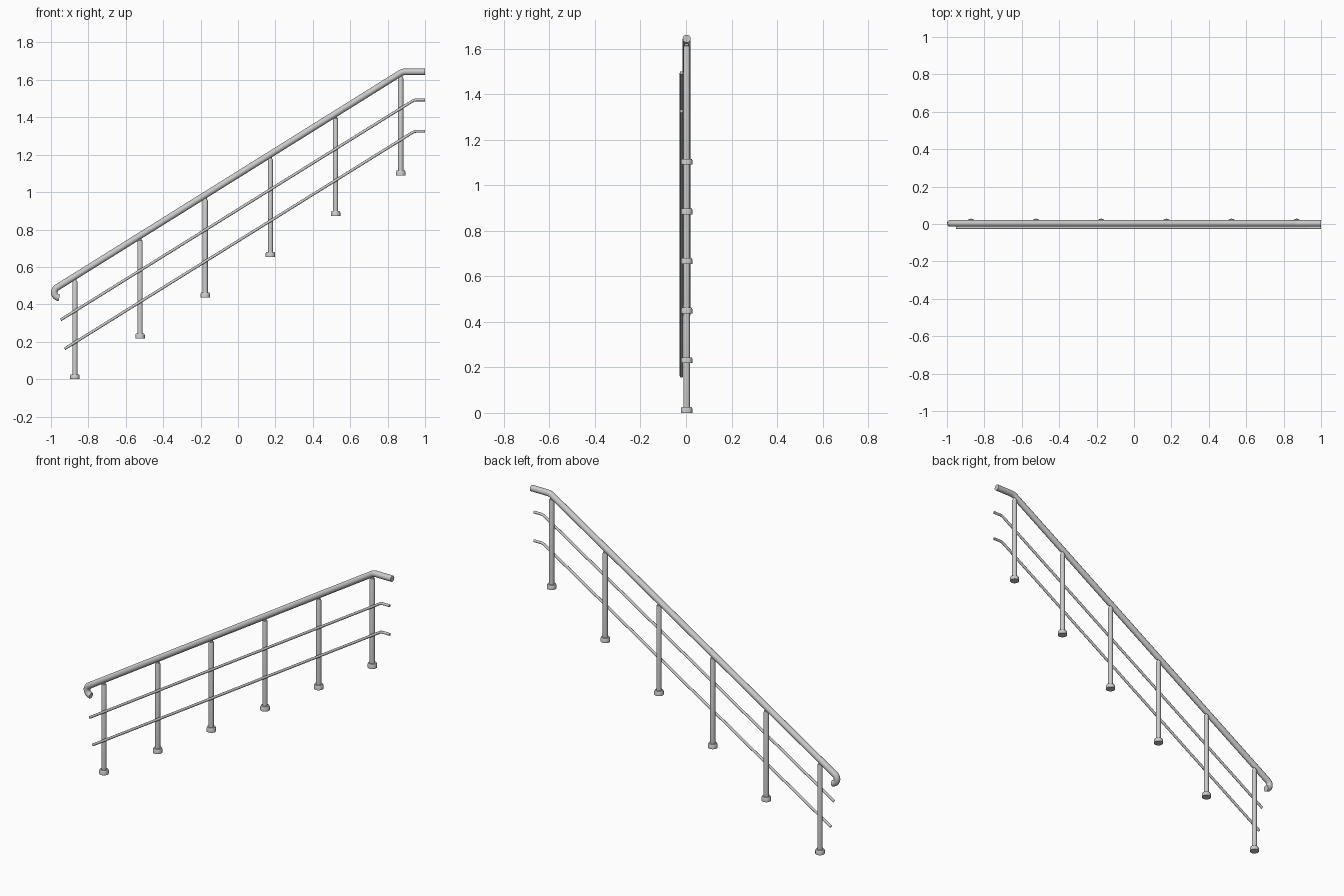
import bpy, bmesh
from math import sin, cos, pi, atan, hypot, tan
from mathutils import Vector

if "Cube" in bpy.data.objects:
    bpy.data.objects.remove(bpy.data.objects["Cube"])

SLOPE = 0.624
ANG = atan(SLOPE)
Y = 0.003            # post and handrail plane
Y_ROD = -0.020       # infill rods in front of the posts


def smooth(ob):
    bpy.ops.object.select_all(action='DESELECT')
    ob.select_set(True)
    bpy.context.view_layer.objects.active = ob
    bpy.ops.object.shade_smooth_by_angle(angle=0.6)


def loft(name, rings):
    """Closed capped mesh from a list of equal-length vertex rings."""
    bm = bmesh.new()
    vs = [[bm.verts.new(p) for p in ring] for ring in rings]
    n = len(vs[0])
    for a, b in zip(vs, vs[1:]):
        for i in range(n):
            j = (i + 1) % n
            bm.faces.new((a[i], a[j], b[j], b[i]))
    bm.faces.new(vs[0])
    bm.faces.new(vs[-1])
    bmesh.ops.recalc_face_normals(bm, faces=bm.faces)
    me = bpy.data.meshes.new(name)
    bm.to_mesh(me)
    bm.free()
    ob = bpy.data.objects.new(name, me)
    bpy.context.collection.objects.link(ob)
    smooth(ob)
    return ob


def tube(name, path, y, r, n=24):
    """Round bar swept along an x-z path."""
    rings = []
    for k, (x, z) in enumerate(path):
        a = Vector(path[max(k - 1, 0)])
        b = Vector(path[min(k + 1, len(path) - 1)])
        t = (b - a).normalized()
        rings.append([(x - t.y * r * cos(u), y + r * sin(u), z + t.x * r * cos(u))
                      for u in (2 * pi * i / n for i in range(n))])
    return loft(name, rings)


def lathe(name, x, y, z, profile, n=24):
    return loft(name, [[(x + r * cos(2 * pi * i / n), y + r * sin(2 * pi * i / n), z + h)
                        for i in range(n)] for r, h in profile])


def top_bend(bx, bz, radius, steps=6):
    """Rounded bend from the slope into the level top end at x = 1."""
    cx, cz = bx + radius * tan(ANG / 2), bz - radius
    pts = [(cx - radius * sin(ANG * (1 - k / steps)), cz + radius * cos(ANG * (1 - k / steps)))
           for k in range(steps + 1)]
    return pts + [(1.0, bz)]


# Handrail with a curled lower end
R, CURL = 0.0175, 0.030
bx, bz = 0.88, 1.643
cx = -1 + R + CURL
sx = cx - CURL * sin(ANG)
cz = bz + (sx - bx) * SLOPE - CURL * cos(ANG)
a0, a1 = 1.5 * pi - 0.1, pi / 2 + ANG
curl = [(cx + CURL * cos(a), cz + CURL * sin(a))
        for a in (a0 + (a1 - a0) * k / 14 for k in range(15))]
tube("handrail", curl + top_bend(bx, bz, 0.05), Y, R)

# Two infill rods
for name, x0, z0, zt in (("upper_rod", -0.948, 0.317, 1.493), ("lower_rod", -0.927, 0.162, 1.325)):
    tube(name, [(x0, z0)] + top_bend(0.943, zt, 0.04), Y_ROD, 0.0075, 16)

# Six posts with neck and floor flange
for i in range(6):
    x = -0.872 + 0.3484 * i
    z = 0.218 * i
    rail = bz + (x - bx) * SLOPE
    top = rail - z - 0.025
    lathe(f"post_{i + 1}", x, Y, z, [(0.0140, 0.01), (0.0140, top - 0.006), (0.0115, top),
                                     (0.0085, top + 0.001), (0.0085, top + 0.018)])
    lathe(f"post_flange_{i + 1}", x, Y, z, [(0.0255, 0), (0.0255, 0.018), (0.0215, 0.026)])
